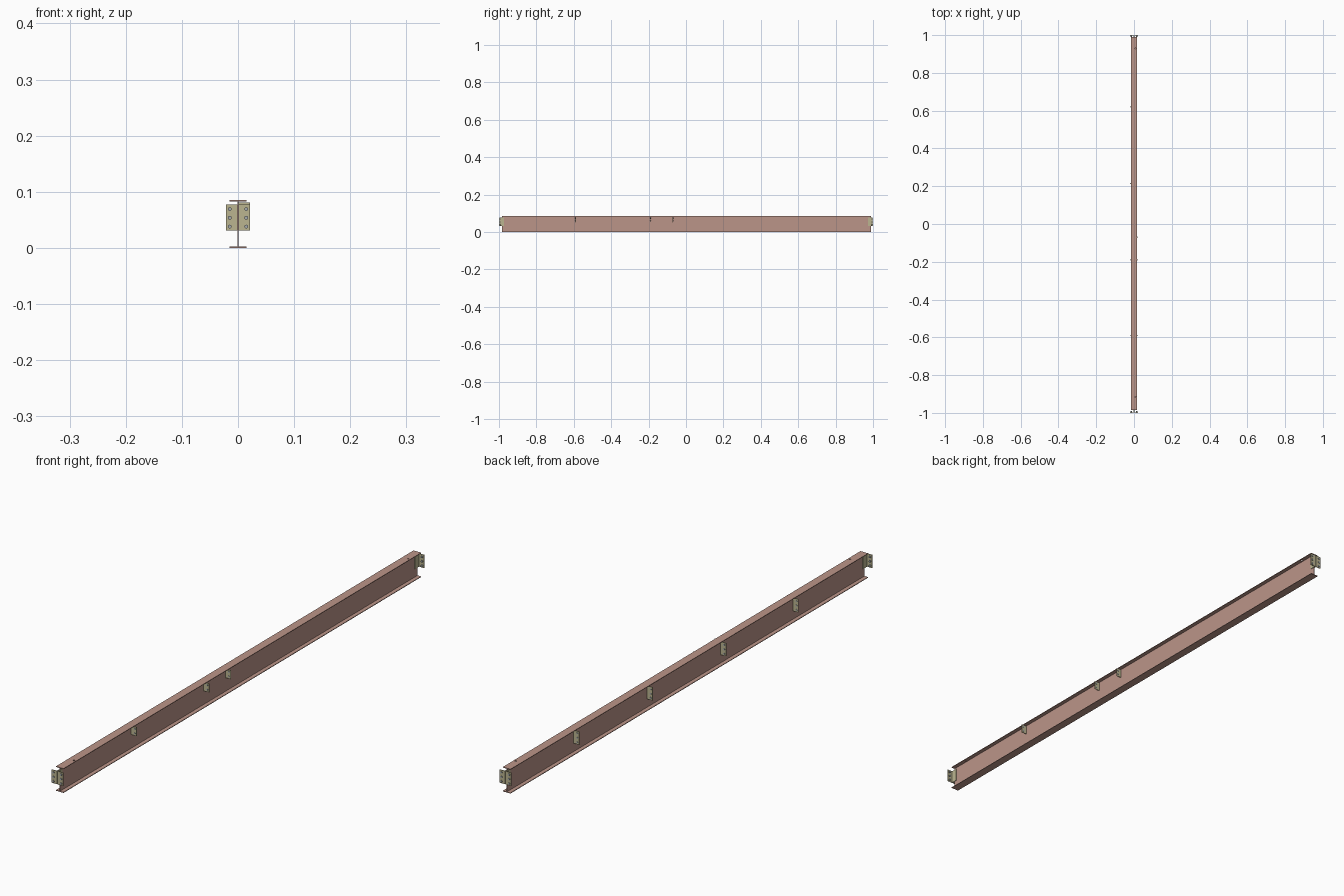
import bpy, bmesh, math
from mathutils import Matrix, Vector

if "Cube" in bpy.data.objects:
    bpy.data.objects.remove(bpy.data.objects["Cube"])


def material(name, rgb):
    m = bpy.data.materials.new(name)
    m.diffuse_color = (*rgb, 1)
    m.use_nodes = True
    m.node_tree.nodes["Principled BSDF"].inputs["Base Color"].default_value = m.diffuse_color
    return m


RED = material("beam_paint", (0.50, 0.30, 0.25))
OLIVE = material("cleat_paint", (0.50, 0.46, 0.28))
STEEL = material("bolt_steel", (0.38, 0.41, 0.42))


def finish(name, bm, mat):
    bmesh.ops.recalc_face_normals(bm, faces=bm.faces)
    me = bpy.data.meshes.new(name)
    bm.to_mesh(me)
    bm.free()
    me.materials.append(mat)
    ob = bpy.data.objects.new(name, me)
    bpy.context.collection.objects.link(ob)
    return ob


def extrude(name, pts, depth, mat):
    """Extrude a closed outline of 3D points along a vector."""
    bm = bmesh.new()
    f = bm.faces.new([bm.verts.new(p) for p in pts])
    r = bmesh.ops.extrude_face_region(bm, geom=[f])
    bmesh.ops.translate(bm, vec=Vector(depth),
                        verts=[v for v in r["geom"] if isinstance(v, bmesh.types.BMVert)])
    return finish(name, bm, mat)


def rod(name, centre, radius, length, axis, mat, sides=12):
    bm = bmesh.new()
    rot = Matrix.Rotation(math.pi / 2, 4, axis) if axis else Matrix()
    bmesh.ops.create_cone(bm, cap_ends=True, segments=sides, radius1=radius, radius2=radius,
                          depth=length, matrix=Matrix.Translation(centre) @ rot)
    return finish(name, bm, mat)


# I-beam: half profile mirrored into a full section, then extruded
H, W, TF, TW = 0.085, 0.0148, 0.0022, 0.0009
Y0, Y1 = -0.984, 0.99
half = [(W, 0), (W, TF), (TW, TF), (TW, H - TF), (W, H - TF), (W, H)]
section = half + [(-x, z) for x, z in reversed(half)]
beam = extrude("i_beam", [(x, Y0, z) for x, z in section], (0, Y1 - Y0, 0), RED)

# small holes through the top flange near both ends
for y in (-0.915, 0.93):
    cut = rod("flange_hole_cutter", (0.007, y, H), 0.003, 0.02, None, RED)
    cut.hide_render = True
    cut.hide_viewport = True
    mod = beam.modifiers.new("hole", "BOOLEAN")
    mod.operation = "DIFFERENCE"
    mod.solver = "EXACT"
    mod.object = cut

# bolted angle cleats on both sides of the web at each end
T, REACH, LEG = 0.002, 0.0218, 0.024
for end, e in (("front", -1), ("back", 1)):
    for side, s in (("left", -1), ("right", 1)):
        outer = 0.997
        ell = [(TW, outer), (REACH, outer), (REACH, outer - T),
               (TW + T, outer - T), (TW + T, outer - LEG), (TW, outer - LEG)]
        extrude(f"{end}_{side}_angle_cleat", [(s * x, e * y, 0.031) for x, y in ell],
                (0, 0, 0.046), OLIVE)
        for i, z in enumerate((0.038, 0.0535, 0.069)):
            rod(f"{end}_{side}_bolt_{i + 1}", (s * 0.0147, e * 0.9955, z),
                0.0034, 0.009, "X", STEEL)


# fin plates standing off the web for joining beams
def fin(name, y, s, z0, z1, bolt_heights):
    pts = [(s * TW, y - 0.001, z0), (s * REACH, y - 0.001, z0),
           (s * REACH, y - 0.001, z1), (s * TW, y - 0.001, z1)]
    extrude(name, pts, (0, T, 0), OLIVE)
    for i, z in enumerate(bolt_heights):
        rod(f"{name}_bolt_{i + 1}", (s * 0.0147, y, z), 0.003, 0.005, "X", STEEL)


for i, y in enumerate((-0.59, -0.19, 0.215, 0.62)):
    fin(f"left_fin_plate_{i + 1}", y, -1, 0.031, 0.077, (0.038, 0.0535, 0.069))
for i, y in enumerate((-0.59, -0.19, -0.07)):
    fin(f"right_fin_plate_{i + 1}", y, 1, 0.05, 0.081, (0.058, 0.0735))
